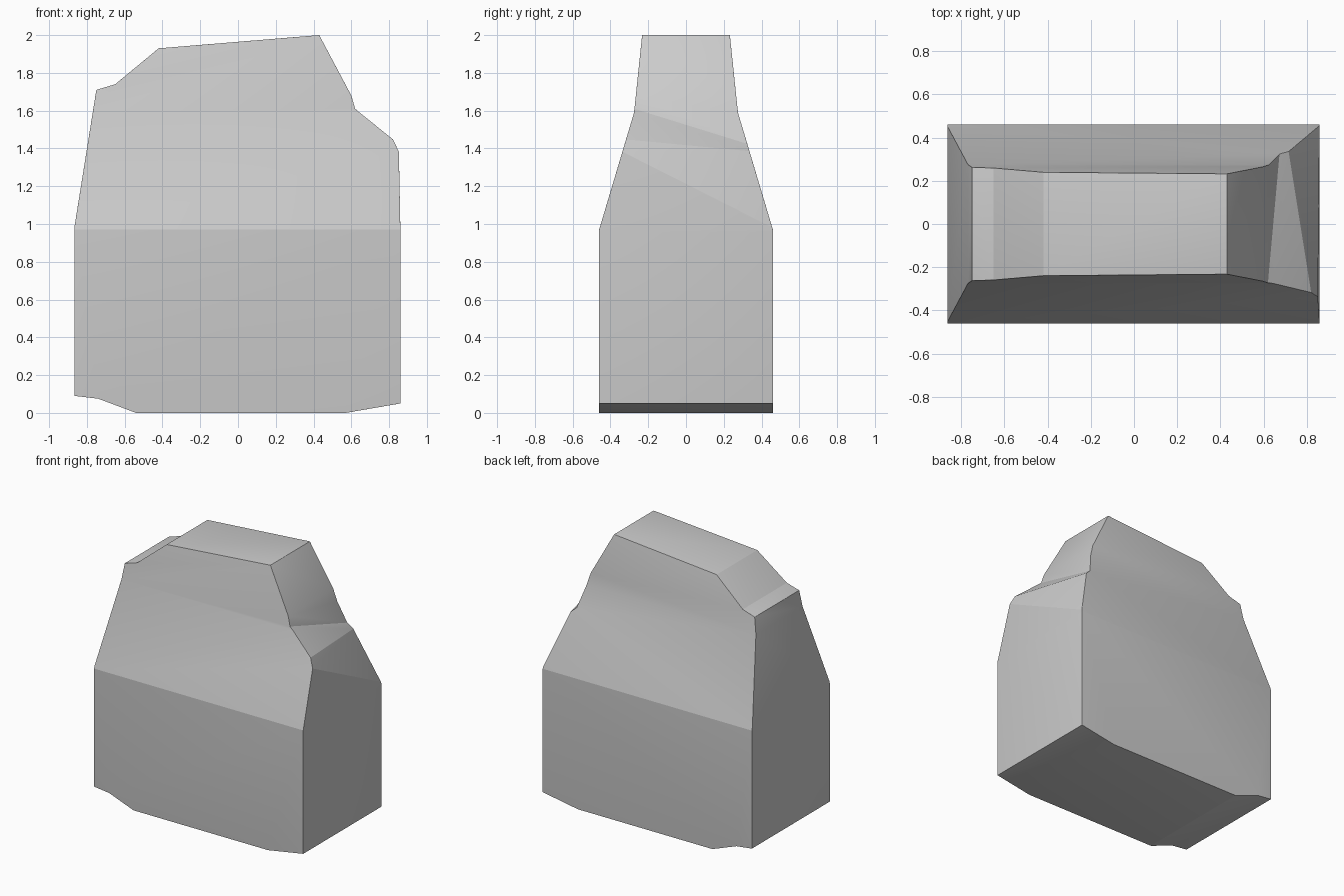
import bpy, bmesh
from math import radians

if "Cube" in bpy.data.objects:
    bpy.data.objects.remove(bpy.data.objects["Cube"])


def prism(name, ring_a, ring_b):
    """Closed solid between two matching outlines, side walls triangulated."""
    bm = bmesh.new()
    a = [bm.verts.new(p) for p in ring_a]
    b = [bm.verts.new(p) for p in ring_b]
    n = len(a)
    bm.faces.new(a)
    bm.faces.new(b[::-1])
    for i in range(n):
        j = (i + 1) % n
        bm.faces.new((a[i], b[i], a[j]))
        bm.faces.new((a[j], b[i], b[j]))
    bmesh.ops.recalc_face_normals(bm, faces=bm.faces)
    me = bpy.data.meshes.new(name)
    bm.to_mesh(me)
    bm.free()
    ob = bpy.data.objects.new(name, me)
    bpy.context.collection.objects.link(ob)
    return ob


# Front outline (x, z); the right shoulder leans in toward the back
front = [(-.54, 0), (.57, 0), (.86, .05), (.86, .96), (.85, 1.465), (.6, 1.68),
         (.43, 2.0), (-.42, 1.93), (-.65, 1.74), (-.75, 1.71), (-.865, .99),
         (-.865, .09), (-.74, .075)]
back = list(front)
back[4] = (.69, 1.37)
block = prism("tapered_block", [(x, -.5, z) for x, z in front],
              [(x, .5, z) for x, z in back])

# Side outline (y, z), used to shape front and back slopes
half = [(.46, -.2), (.46, .97), (.275, 1.59), (.222, 2.1)]
side = half + [(-y, z) for y, z in reversed(half)]
cutter = prism("side_profile_cutter", [(-1.2, y, z) for y, z in side],
               [(1.2, y, z) for y, z in side])
cutter.hide_render = True

bpy.context.view_layer.objects.active = block
block.select_set(True)
mod = block.modifiers.new("side_shape", 'BOOLEAN')
mod.operation = 'INTERSECT'
mod.solver = 'EXACT'
mod.object = cutter
bpy.ops.object.modifier_apply(modifier=mod.name)
bpy.data.objects.remove(cutter)

# Rounded edges: wide on upright corners, narrow on top, crisp underneath
bm = bmesh.new()
bm.from_mesh(block.data)
bmesh.ops.remove_doubles(bm, verts=bm.verts, dist=.0005)
bmesh.ops.dissolve_limit(bm, angle_limit=radians(.5), verts=bm.verts, edges=bm.edges)
layer = bm.edges.layers.float.new("bevel_weight_edge")
for e in bm.edges:
    if len(e.link_faces) != 2 or e.calc_face_angle_signed(0) < radians(25):
        continue
    v, w = e.verts
    low = max(v.co.z, w.co.z)
    if low < .12:
        e[layer] = .25
    elif abs(v.co.z - w.co.z) > .3 and abs(v.co.x) > .6:
        e[layer] = 1.0
    else:
        e[layer] = .55
bm.to_mesh(block.data)
bm.free()

bev = block.modifiers.new("rounded_edges", 'BEVEL')
bev.limit_method = 'WEIGHT'
bev.width = .055
bev.segments = 6
bpy.ops.object.modifier_apply(modifier=bev.name)
bpy.ops.object.shade_smooth_by_angle(angle=radians(16.5))
